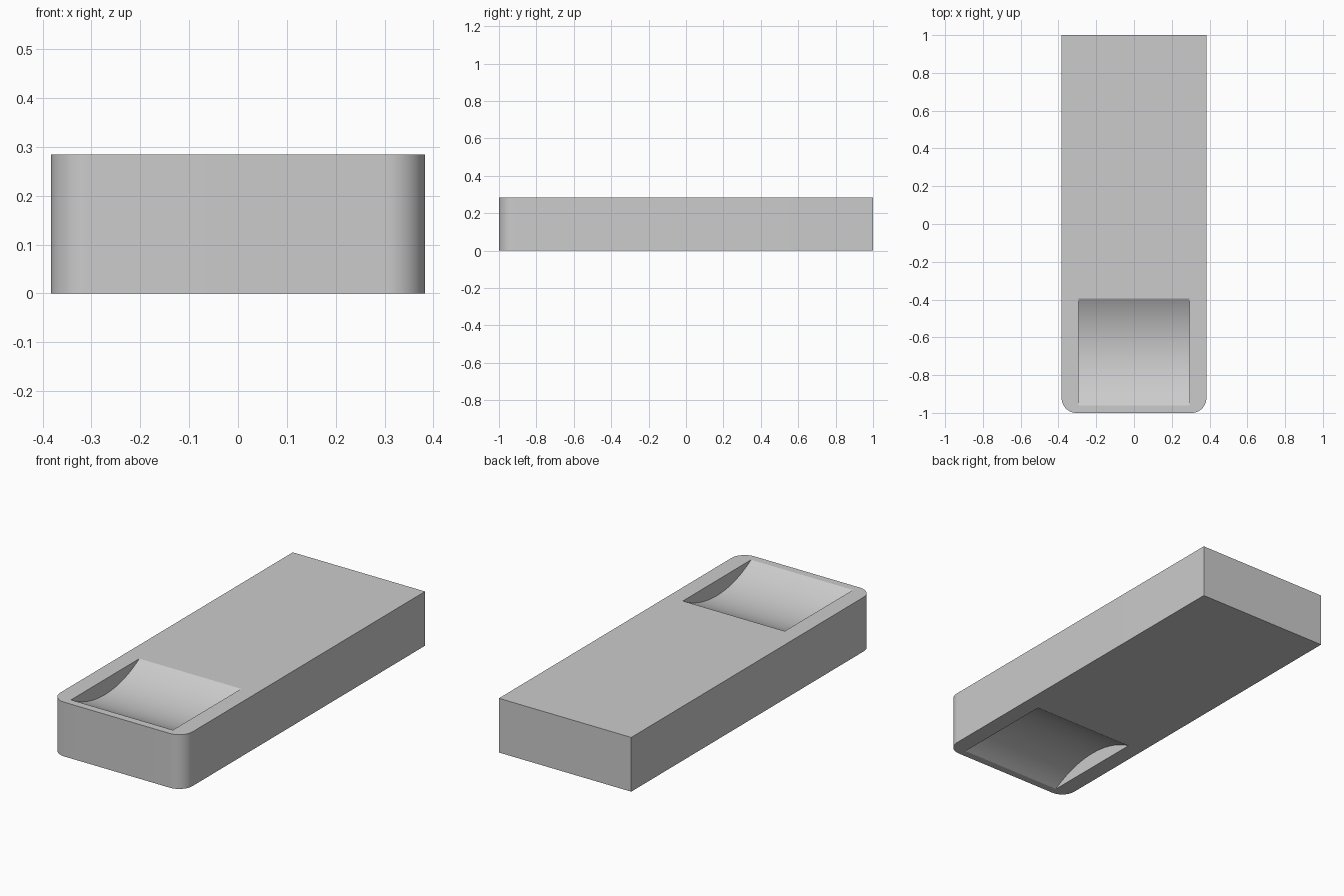
import bpy, bmesh, math

cube = bpy.data.objects.get("Cube")
if cube:
    bpy.data.objects.remove(cube, do_unlink=True)

HALF_W, HEIGHT, CORNER = 0.383, 0.284, 0.078
Y_FRONT, Y_BACK = -0.96, -0.395      # ends of the finger scoops
SCOOP_W, DEPTH = 0.59, 0.08

grey = bpy.data.materials.new("plain grey")
grey.use_nodes = True
colour = (0.6, 0.6, 0.6, 1)
grey.diffuse_color = colour
grey.node_tree.nodes["Principled BSDF"].inputs["Base Color"].default_value = colour

# Slab with two rounded front upright edges
bpy.ops.mesh.primitive_cube_add(size=1, location=(0, 0, HEIGHT / 2))
body = bpy.context.object
body.name = "slab_body"
body.scale = (2 * HALF_W, 2, HEIGHT)
bpy.ops.object.transform_apply(location=True, rotation=True, scale=True)
body.data.materials.append(grey)
bm = bmesh.new()
bm.from_mesh(body.data)
front_edges = [e for e in bm.edges
               if all(v.co.y < 0 for v in e.verts)
               and abs(e.verts[0].co.z - e.verts[1].co.z) > HEIGHT / 2]
bmesh.ops.bevel(bm, geom=front_edges, offset=CORNER, segments=16,
                profile=0.5, affect='EDGES')
bm.to_mesh(body.data)
bm.free()

# Shallow cylindrical scoops in the top and underside
half = (Y_BACK - Y_FRONT) / 2
radius = (half ** 2 + DEPTH ** 2) / (2 * DEPTH)
for name, z in (("top", HEIGHT + radius - DEPTH), ("bottom", DEPTH - radius)):
    bpy.ops.mesh.primitive_cylinder_add(
        vertices=192, radius=radius, depth=SCOOP_W,
        location=(0, (Y_FRONT + Y_BACK) / 2, z), rotation=(0, math.pi / 2, 0))
    cutter = bpy.context.object
    cutter.name = name + "_scoop_cutter"
    cutter.hide_render = True
    cutter.data.materials.append(grey)
    cut = body.modifiers.new(name + " scoop", 'BOOLEAN')
    cut.operation, cut.solver, cut.object = 'DIFFERENCE', 'EXACT', cutter
    bpy.ops.object.select_all(action='DESELECT')
    body.select_set(True)
    bpy.context.view_layer.objects.active = body
    bpy.ops.object.modifier_apply(modifier=cut.name)
    bpy.data.objects.remove(cutter, do_unlink=True)

# Smooth curves, crisp edges
bpy.ops.object.shade_smooth_by_angle(angle=math.radians(20))
